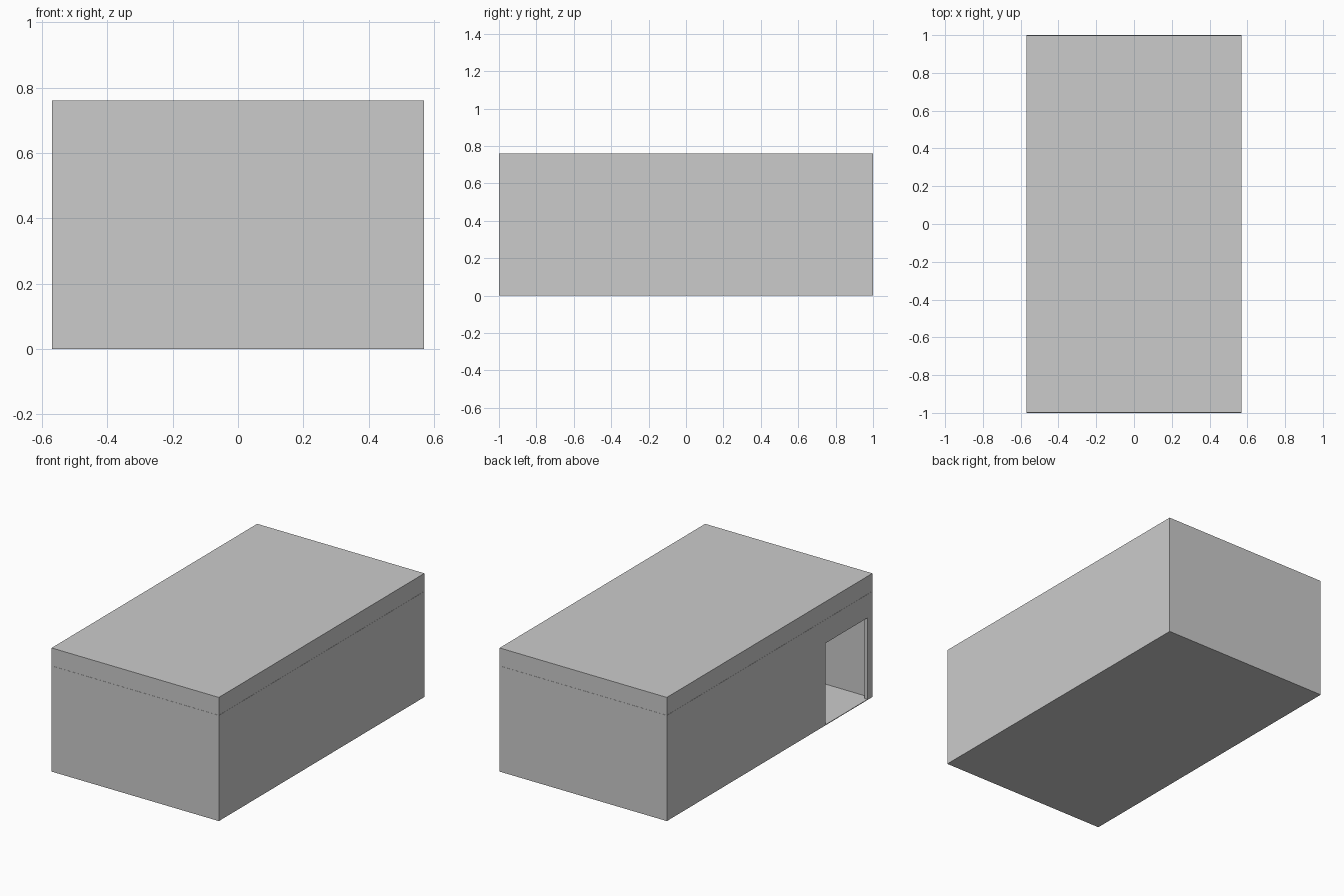
import bpy

if "Cube" in bpy.data.objects:
    bpy.data.objects.remove(bpy.data.objects["Cube"])

W, L = 1.14, 2.0             # outer width and length
WALL_TOP, TOP = 0.65, 0.76   # seam height and overall height
T = 0.02                     # wall thickness
FLOOR = 0.004


def box(name, x, y, z):
    """Box from (min, max) ranges on each axis."""
    bpy.ops.mesh.primitive_cube_add(size=1, location=[sum(r) / 2 for r in (x, y, z)])
    ob = bpy.context.object
    ob.name = name
    ob.scale = [r[1] - r[0] for r in (x, y, z)]
    bpy.ops.object.transform_apply(location=False, rotation=False, scale=True)
    return ob


def cut(target, cutter):
    mod = target.modifiers.new(cutter.name, 'BOOLEAN')
    mod.operation = 'DIFFERENCE'
    mod.solver = 'EXACT'
    mod.object = cutter
    bpy.context.view_layer.objects.active = target
    bpy.ops.object.modifier_apply(modifier=mod.name)
    bpy.data.objects.remove(cutter)


# Hollow wall shell with a thin floor
walls = box("walls_and_floor", (-W / 2, W / 2), (-L / 2, L / 2), (0, WALL_TOP))
cut(walls, box("room_cutter", (-W / 2 + T, W / 2 - T), (-L / 2 + T, L / 2 - T), (FLOOR, 1)))

# Doorway in the left wall, near the front
cut(walls, box("door_cutter", (-W / 2 - 0.1, -W / 2 + 0.1), (-0.95, -0.54), (FLOOR, 0.505)))

# Roof slab, very slightly inset from the walls
inset = 0.001
box("roof", (-W / 2 + inset, W / 2 - inset), (-L / 2 + inset, L / 2 - inset), (WALL_TOP, TOP))
